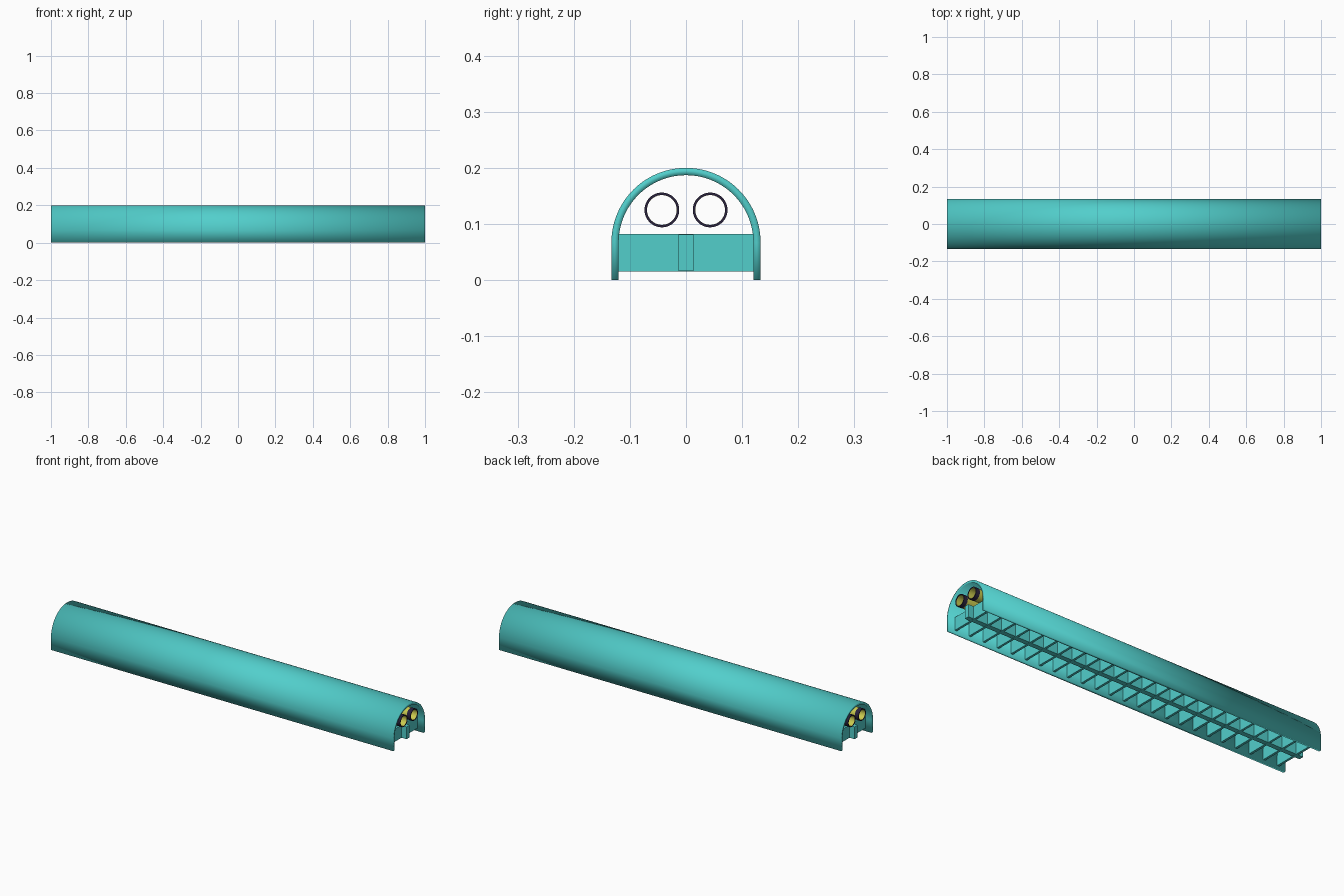
import bpy, bmesh, math

if "Cube" in bpy.data.objects:
    bpy.data.objects.remove(bpy.data.objects["Cube"])


def material(name, rgb):
    m = bpy.data.materials.new(name)
    m.diffuse_color = (*rgb, 1)
    m.use_nodes = True
    m.node_tree.nodes["Principled BSDF"].inputs["Base Color"].default_value = m.diffuse_color
    return m


TEAL = material("teal", (0.084, 0.62, 0.6))
YELLOW = material("yellow", (0.6, 0.6, 0.08))
DARK = material("dark", (0.022, 0.015, 0.045))


def finish(name, bm, mat, angle=None):
    bmesh.ops.recalc_face_normals(bm, faces=bm.faces)
    me = bpy.data.meshes.new(name)
    bm.to_mesh(me)
    bm.free()
    me.materials.append(mat)
    ob = bpy.data.objects.new(name, me)
    bpy.context.collection.objects.link(ob)
    if angle:
        bpy.ops.object.select_all(action='DESELECT')
        ob.select_set(True)
        bpy.context.view_layer.objects.active = ob
        bpy.ops.object.shade_smooth_by_angle(angle=math.radians(angle))
    return ob


def extrude_band(name, outer, inner, x0, x1, mat, closed, angle):
    """Sweep the band between two (y, z) outlines along x."""
    bm = bmesh.new()
    rows = [[bm.verts.new((x, y, z)) for y, z in path]
            for x, path in ((x0, outer), (x1, outer), (x1, inner), (x0, inner))]
    n = len(outer)
    for i in range(n if closed else n - 1):
        j = (i + 1) % n
        for a in range(4):
            b = (a + 1) % 4
            bm.faces.new((rows[a][i], rows[b][i], rows[b][j], rows[a][j]))
    if not closed:
        for i in (0, n - 1):
            bm.faces.new([r[i] for r in rows])
    return finish(name, bm, mat, angle)


def box(name, lo, hi, mat):
    bm = bmesh.new()
    bmesh.ops.create_cube(bm, size=1)
    for v in bm.verts:
        v.co = [(a + b) / 2 + c * (b - a) for a, b, c in zip(lo, hi, v.co)]
    return finish(name, bm, mat)


def arch(r, n=48):
    arc = [(r * math.cos(math.pi * i / n), 0.067 + r * math.sin(math.pi * i / n))
           for i in range(n + 1)]
    return [(r, 0)] + arc + [(-r, 0)]


def circle(y, z, r, n=40):
    return [(y + r * math.cos(math.tau * i / n), z + r * math.sin(math.tau * i / n))
            for i in range(n)]


# Arched outer shell, shaded smooth right round its rims
extrude_band("arched_shell", arch(0.133), arch(0.12), -1, 1, TEAL, False, 180)

# Central spine and cross ribs below the pipes
box("centre_spine", (-0.995, -0.013, 0.016), (0.995, 0.013, 0.081), TEAL)
RIBS = 24
for i in range(RIBS):
    x = -1 + (i + 0.5) * 2 / RIBS
    box(f"cross_rib_{i + 1}", (x - 0.006, -0.1205, 0.015), (x + 0.006, 0.1205, 0.082), TEAL)

# Twin pipes with dark end collars
for side, y in (("front", -0.043), ("back", 0.043)):
    extrude_band(f"{side}_pipe", circle(y, 0.125, 0.03), circle(y, 0.125, 0.0265),
                 -0.998, 0.998, YELLOW, True, 35)
    for end, s in (("left", -1), ("right", 1)):
        extrude_band(f"{side}_pipe_{end}_collar", circle(y, 0.125, 0.031),
                     circle(y, 0.125, 0.0267), s * 0.978, s, DARK, True, 35)
